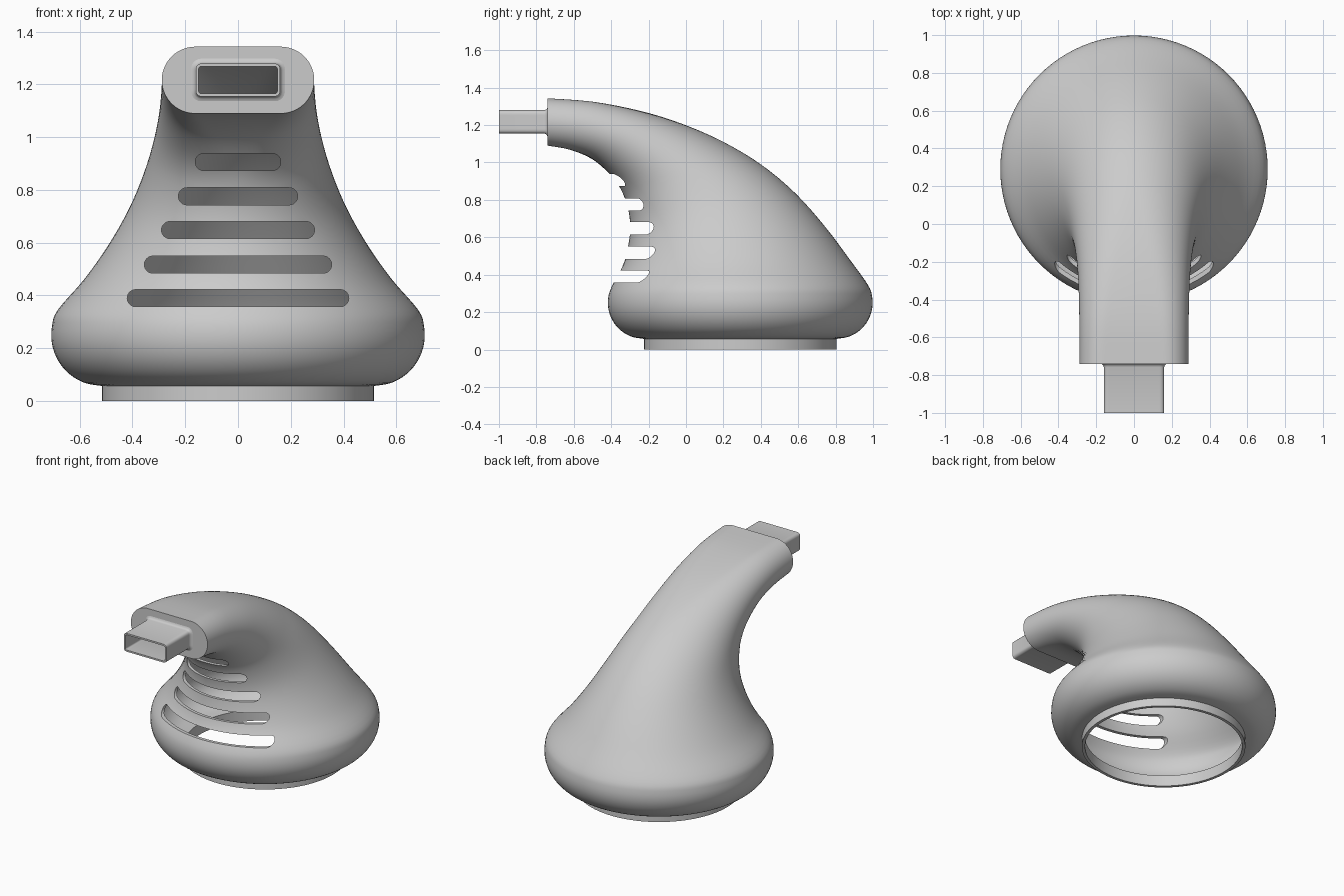
import bpy, bmesh
from math import sin, cos, pi, radians, hypot
from mathutils import Vector

if "Cube" in bpy.data.objects:
    bpy.data.objects.remove(bpy.data.objects["Cube"])

N = 96  # points around each section


def quarter(u, w, h, r):
    """Point on one quarter of a rounded rectangle, u from 0 to 1."""
    a, arc, c = h - r, pi * r / 2, w - r
    d = u * (a + arc + c)
    if d < a:
        return w, d
    if d < a + arc:
        p = (d - a) / r
        return c + r * cos(p), a + r * sin(p)
    return c - (d - a - arc), h


def section(F, B, w, blend=1.0, r=None):
    """Closed ring from front point F to back point B (y, z), half width w;
    blend goes from ellipse (0) to rounded rectangle (1)."""
    my, mz = (F[0] + B[0]) / 2, (F[1] + B[1]) / 2
    dy, dz = B[0] - F[0], B[1] - F[1]
    h = hypot(dy, dz) / 2
    dy, dz = dy / (2 * h), dz / (2 * h)
    r = r or min(w, h)
    ring = []
    for i in range(N):
        t = 2 * pi * i / N
        q, k = divmod(i, N // 4)
        u = k / (N // 4)
        sx, sy = ((1, 1), (-1, 1), (-1, -1), (1, -1))[q]
        x, y = quarter(u if q % 2 == 0 else 1 - u, w, h, r)
        x = w * cos(t) * (1 - blend) + sx * x * blend
        y = h * sin(t) * (1 - blend) + sy * y * blend
        ring.append(Vector((x, my + dy * y, mz + dz * y)))
    return ring


def loft(name, rings, thickness):
    bm = bmesh.new()
    vs = [[bm.verts.new(p) for p in ring] for ring in rings]
    for a, b in zip(vs, vs[1:]):
        for j in range(N):
            k = (j + 1) % N
            bm.faces.new((a[j], a[k], b[k], b[j]))
    me = bpy.data.meshes.new(name)
    bm.to_mesh(me)
    bm.free()
    ob = bpy.data.objects.new(name, me)
    bpy.context.collection.objects.link(ob)
    m = ob.modifiers.new("wall", 'SOLIDIFY')
    m.thickness, m.offset, m.use_even_offset = thickness, -1, True
    return ob


def finish(ob):
    bpy.ops.object.select_all(action='DESELECT')
    bpy.context.view_layer.objects.active = ob
    ob.select_set(True)
    for m in list(ob.modifiers):
        bpy.ops.object.modifier_apply(modifier=m.name)
    bpy.ops.object.shade_smooth_by_angle(angle=radians(35))


def smooth(keys, steps):
    """Catmull-Rom through tuples of numbers."""
    out = []
    for i in range(len(keys) - 1):
        p0, p1, p2 = keys[max(i - 1, 0)], keys[i], keys[i + 1]
        p3 = keys[min(i + 2, len(keys) - 1)]
        for s in range(steps):
            t = s / steps
            out.append([0.5 * (2 * b + (c - a) * t + (2 * a - 5 * b + 4 * c - d) * t * t
                               + (3 * b - a - 3 * c + d) * t ** 3)
                        for a, b, c, d in zip(p0, p1, p2, p3)])
    return out + [list(keys[-1])]


# Body keys: front y, front z, back y, back z, half width, stadium blend
CY = 0.29
keys = []
for deg in range(-90, 31, 20):  # rounded bulge at the foot
    r = 0.515 + 0.193 * cos(radians(deg))
    z = 0.25 + 0.193 * sin(radians(deg))
    keys.append((CY - r, z, CY + r, z, r, 0))
keys += [
    (-0.335, 0.455, 0.880, 0.475, 0.580, 0.0),
    (-0.308, 0.560, 0.745, 0.655, 0.480, 0.05),
    (-0.298, 0.660, 0.585, 0.835, 0.402, 0.15),
    (-0.312, 0.760, 0.400, 0.990, 0.350, 0.3),
    (-0.350, 0.860, 0.190, 1.115, 0.318, 0.5),
    (-0.415, 0.945, -0.03, 1.210, 0.300, 0.7),
    (-0.505, 1.020, -0.25, 1.277, 0.292, 0.85),
    (-0.620, 1.068, -0.50, 1.325, 0.289, 1.0),
    (-0.740, 1.090, -0.74, 1.343, 0.289, 1.0),
]


def duct_ring(y, grow=0.0):
    h = 0.0625 + grow
    return section((y, 1.217 - h), (y, 1.217 + h), 0.16 + grow, 1.0, 0.02 + grow)


# Hollow body with foot collar and flat nozzle face
rings = [section((CY - 0.515, 0), (CY + 0.515, 0), 0.515, 0)]
rings += [section((a, b), (c, d), w, min(max(k, 0), 1))
          for a, b, c, d, w, k in smooth(keys, 4)]
rings.append(duct_ring(-0.74))
body = loft("body", rings, 0.02)

# Vent slot cutters across the front
bm = bmesh.new()
R = 0.0325
for z, w in ((0.39, 0.42), (0.517, 0.355), (0.648, 0.29), (0.776, 0.226), (0.906, 0.162)):
    pts = [(s * (w - R) + R * cos(t), z + R * sin(t))
           for s, start in ((1, -pi / 2), (-1, pi / 2))
           for t in (start + pi * i / 12 for i in range(13))]
    f = bm.faces.new([bm.verts.new((x, -0.7, zz)) for x, zz in pts])
    ext = bmesh.ops.extrude_face_region(bm, geom=[f], use_keep_orig=True)
    bmesh.ops.translate(bm, vec=(0, 0.72, 0),
                        verts=[v for v in ext["geom"] if isinstance(v, bmesh.types.BMVert)])
bmesh.ops.recalc_face_normals(bm, faces=bm.faces)
me = bpy.data.meshes.new("slot_cutter")
bm.to_mesh(me)
bm.free()
cutter = bpy.data.objects.new("slot_cutter", me)
bpy.context.collection.objects.link(cutter)
cutter.hide_render = True
m = body.modifiers.new("slots", 'BOOLEAN')
m.operation, m.solver, m.object = 'DIFFERENCE', 'EXACT', cutter
finish(body)
bpy.data.objects.remove(cutter)

# Rectangular outlet duct with a small fillet where it meets the body
duct = loft("outlet_duct", [duct_ring(y, g) for y, g in (
    (-0.74, 0.018), (-0.743, 0.009), (-0.749, 0.003), (-0.758, 0.0), (-1.0, 0.0))], 0.011)
finish(duct)
